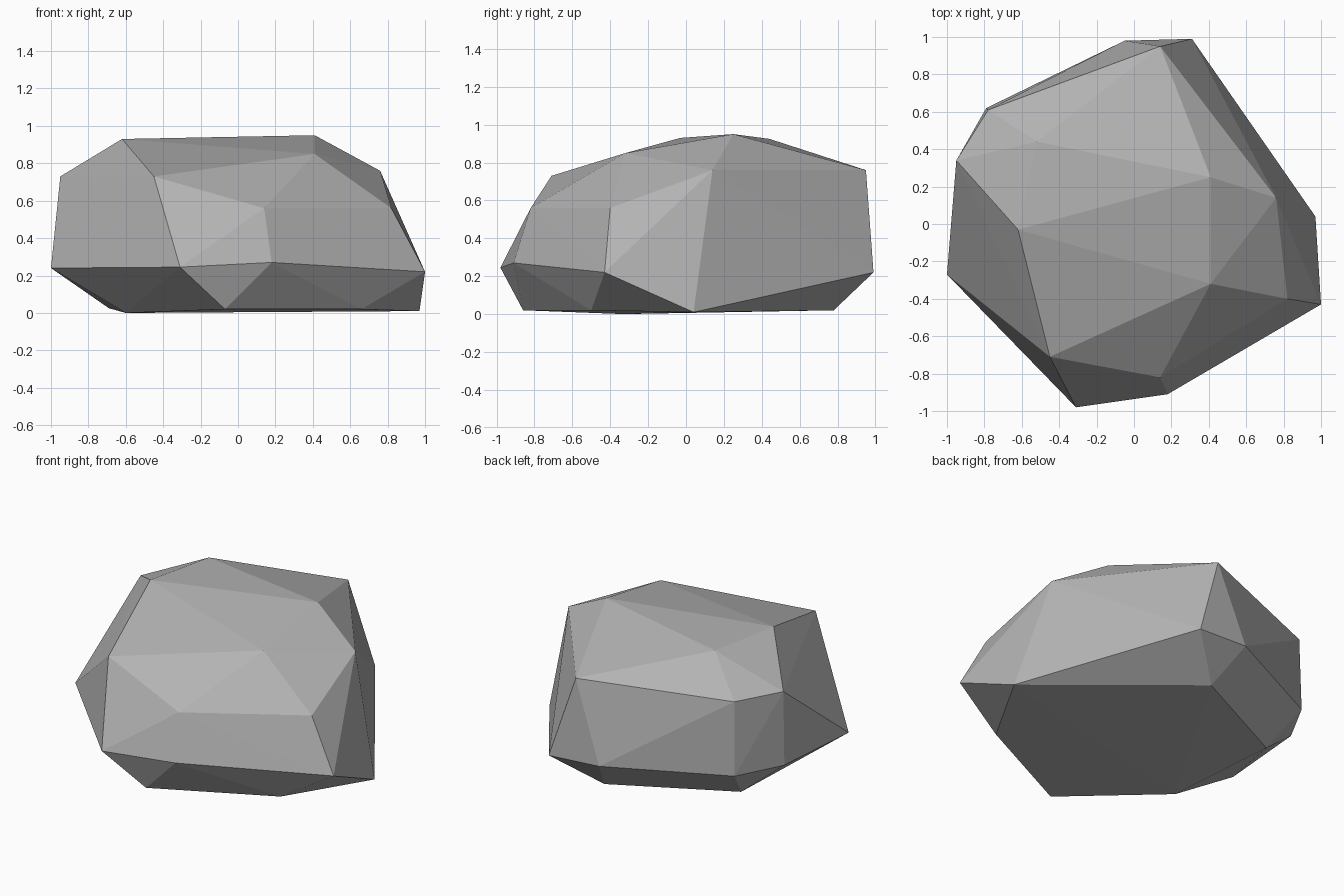
import bpy
import bmesh

# Remove the default cube
cube = bpy.data.objects.get("Cube")
if cube:
    bpy.data.objects.remove(cube, do_unlink=True)

# Stone material
stone = bpy.data.materials.new("grey_stone")
stone.use_nodes = True
grey = (0.45, 0.45, 0.45, 1)
stone.diffuse_color = grey
stone.node_tree.nodes["Principled BSDF"].inputs["Base Color"].default_value = grey

# Corners of the boulder, ring by ring
crown = [(-.62, -.03, .93), (.41, .25, .95), (.41, -.32, .85), (-.52, .44, .925)]
shoulder = [(-.45, -.71, .73), (.14, -.82, .56), (.82, -.40, .56),
            (.76, .14, .76), (.14, .95, .76), (-.78, .61, .72), (-.95, .34, .73)]
belt = [(-1, -.27, .24), (-.31, -.98, .245), (.18, -.91, .27), (1, -.43, .22),
        (.31, .99, .22), (-.05, .98, .24), (-.79, .62, .235), (-.95, .33, .24)]
base = [(.97, .04, .01), (.05, .78, .02), (-.69, .41, .025),
        (-.60, -.33, 0), (-.07, -.86, .02), (.66, -.50, .02)]

# Wrap the corners in a faceted hull
bm = bmesh.new()
for corner in crown + shoulder + belt + base:
    bm.verts.new(corner)
bmesh.ops.convex_hull(bm, input=bm.verts[:])
bmesh.ops.recalc_face_normals(bm, faces=bm.faces[:])
mesh = bpy.data.meshes.new("boulder")
bm.to_mesh(mesh)
bm.free()

mesh.materials.append(stone)
boulder = bpy.data.objects.new("boulder", mesh)
bpy.context.collection.objects.link(boulder)
